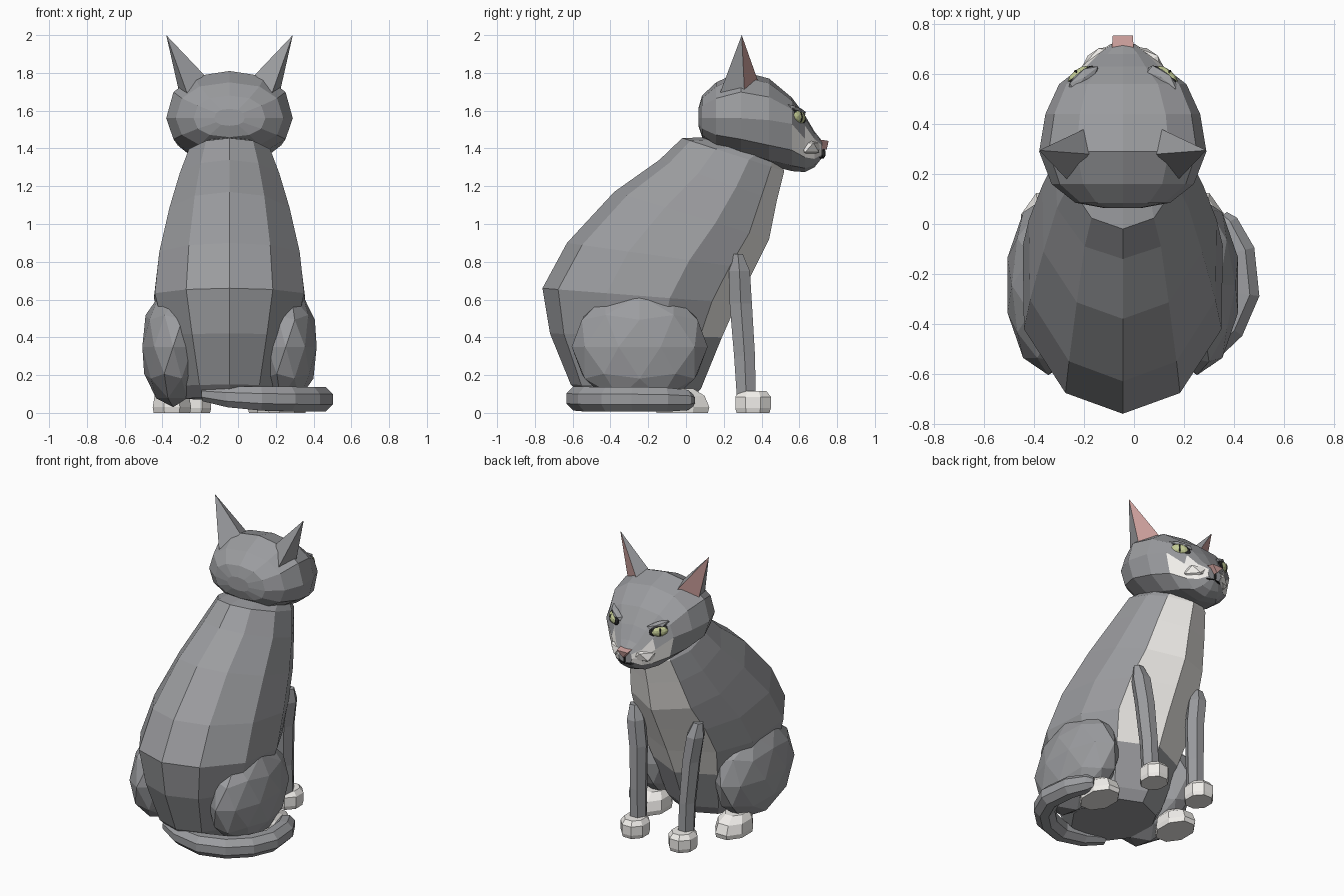
import bpy, bmesh, math
from mathutils import Vector, Matrix

if "Cube" in bpy.data.objects:
    bpy.data.objects.remove(bpy.data.objects["Cube"])

CX = -0.045  # mirror plane of the animal (the tail offsets the bounds)


def mat(name, rgb):
    m = bpy.data.materials.new(name)
    m.diffuse_color = (*rgb, 1)
    m.use_nodes = True
    m.node_tree.nodes["Principled BSDF"].inputs["Base Color"].default_value = m.diffuse_color
    return m


FUR = mat("fur_grey", (0.33, 0.335, 0.35))
WHITE = mat("fur_white", (0.88, 0.86, 0.83))
PINK = mat("skin_pink", (0.62, 0.36, 0.34))
GREEN = mat("eye_green", (0.55, 0.60, 0.30))
BLACK = mat("dark", (0.02, 0.02, 0.02))


def finish(name, bm, mats):
    bmesh.ops.recalc_face_normals(bm, faces=bm.faces)
    me = bpy.data.meshes.new(name)
    bm.to_mesh(me)
    bm.free()
    for m in mats:
        me.materials.append(m)
    ob = bpy.data.objects.new(name, me)
    bpy.context.collection.objects.link(ob)
    return ob


def loft(name, rings, mats, pick=lambda i, k: 0):
    """Skin a list of point rings and cap both ends."""
    bm = bmesh.new()
    vs = [[bm.verts.new(p) for p in r] for r in rings]
    n = len(rings[0])
    for i in range(len(vs) - 1):
        for k in range(n):
            j = (k + 1) % n
            f = bm.faces.new((vs[i][k], vs[i][j], vs[i + 1][j], vs[i + 1][k]))
            f.material_index = pick(i, k)
    bm.faces.new(vs[0])
    bm.faces.new(vs[-1])
    return finish(name, bm, mats)


def blob(name, loc, size, m, rot=0.0, sub=2, tilt=0.0):
    """Faceted ellipsoid."""
    bm = bmesh.new()
    bmesh.ops.create_icosphere(bm, subdivisions=sub, radius=1)
    bm.transform(Matrix.Translation(loc) @ Matrix.Rotation(rot, 4, 'Z')
                 @ Matrix.Rotation(tilt, 4, 'Y') @ Matrix.Diagonal((*size, 1)))
    return finish(name, bm, [m])


def flat_ring(x, y, z, rx, ry, n, off=0.5):
    return [(x + rx * math.cos((k + off) * math.tau / n),
             y + ry * math.sin((k + off) * math.tau / n), z) for k in range(n)]


# body: tilted rings given by back point, front point and half width
ANGLES = [0, 33, 70, 108, 138, 180, 222, 252, 290, 327]


def body_ring(yb, zb, yf, zf, hw):
    pts = []
    for deg in ANGLES:
        a = math.radians(deg)
        t = (1 - math.cos(a)) / 2
        pts.append((CX + 1.04 * hw * math.sin(a), yb + (yf - yb) * t, zb + (zf - zb) * t))
    return pts


BODY = [(-0.54, 0.08, 0.03, 0.07, 0.24), (-0.61, 0.15, 0.08, 0.13, 0.28),
        (-0.72, 0.42, 0.19, 0.40, 0.35), (-0.76, 0.66, 0.27, 0.58, 0.405),
        (-0.63, 0.90, 0.36, 0.76, 0.38), (-0.38, 1.17, 0.44, 0.92, 0.325),
        (-0.14, 1.34, 0.48, 1.12, 0.27), (-0.02, 1.455, 0.52, 1.28, 0.22),
        (0.15, 1.46, 0.50, 1.33, 0.17)]
loft("body", [body_ring(*r) for r in BODY], [FUR, WHITE],
     lambda i, k: 1 if i >= 2 and k in (4, 5) else 0)


# head: rings along y given by top, bottom, widest height and half width
def head_ring(y, top, bot, zc, hw, n=12):
    pts = []
    for k in range(n):
        c, s = math.cos(k * math.tau / n), math.sin(k * math.tau / n)
        h = top - zc if s > 0 else zc - bot
        pts.append((CX + hw * math.copysign(abs(c) ** 0.85, c), y,
                    zc + h * math.copysign(abs(s) ** 0.85, s)))
    return pts


HEAD = [(0.065, 1.61, 1.52, 1.56, 0.08), (0.085, 1.68, 1.46, 1.56, 0.19),
        (0.16, 1.75, 1.40, 1.56, 0.285), (0.29, 1.81, 1.36, 1.56, 0.335),
        (0.44, 1.77, 1.31, 1.55, 0.31), (0.56, 1.67, 1.28, 1.53, 0.255),
        (0.63, 1.575, 1.275, 1.45, 0.165), (0.68, 1.49, 1.30, 1.40, 0.11),
        (0.72, 1.44, 1.35, 1.39, 0.05)]
loft("head", [head_ring(*r) for r in HEAD], [FUR, WHITE],
     lambda i, k: 1 if (i == 5 and k in (6, 11)) or (i >= 6 and k in (0, 5, 6, 11)) else 0)

# nose and mouth
loft("nose", [[(CX - 0.045, 0.69, 1.45), (CX + 0.045, 0.69, 1.45), (CX, 0.69, 1.385)],
              [(CX - 0.04, 0.755, 1.44), (CX + 0.04, 0.755, 1.44), (CX, 0.745, 1.395)]], [PINK])
blob("mouth_line", (CX, 0.728, 1.375), (0.006, 0.012, 0.03), BLACK, sub=1)

for s, side in ((-1, "left"), (1, "right")):
    def X(d):
        return CX + s * d

    # ears: leaning pyramid with a pink outer front face
    bm = bmesh.new()
    base = [(0.265, 0.31, 1.69), (0.155, 0.38, 1.76), (0.135, 0.28, 1.79), (0.22, 0.175, 1.68)]
    bv = [bm.verts.new((X(a), y, z)) for a, y, z in base]
    tip = bm.verts.new((X(0.335), 0.295, 2.0))
    for k in range(4):
        f = bm.faces.new((bv[k], bv[(k + 1) % 4], tip))
        f.material_index = 1 if k == 0 else 0
    bm.faces.new(bv)
    finish("ear_" + side, bm, [FUR, PINK])

    # eyes: dark rim, iris, slit pupil and a slanted brow
    r = -s * 0.66
    d = Vector((s * math.sin(0.66), math.cos(0.66), 0))
    c = Vector((X(0.170), 0.588, 1.565))
    blob("eye_rim_" + side, c, (0.072, 0.024, 0.042), BLACK, r, tilt=-s * 0.25)
    blob("eye_" + side, c + d * 0.010, (0.054, 0.024, 0.034), GREEN, r, tilt=-s * 0.2)
    blob("pupil_" + side, c + d * 0.022, (0.008, 0.015, 0.029), BLACK, r)
    blob("brow_" + side, c + Vector((-s * 0.012, -0.004, 0.038)), (0.085, 0.032, 0.02), FUR, r,
         sub=1, tilt=-s * 0.3)

    # white muzzle pads
    blob("muzzle_" + side, (X(0.085), 0.64, 1.405), (0.095, 0.07, 0.055), WHITE, -s * 0.6, 1)
    blob("lip_line_" + side, (X(0.03), 0.717, 1.352), (0.03, 0.008, 0.006), BLACK, -s * 0.4, 1)

    # front legs and paws
    LEG = [(0.18, 0.32, 0.06, 0.055, 0.057), (0.185, 0.31, 0.30, 0.052, 0.064),
           (0.20, 0.29, 0.58, 0.058, 0.068), (0.225, 0.283, 0.75, 0.06, 0.064),
           (0.24, 0.275, 0.84, 0.035, 0.03)]
    loft("front_leg_" + side, [flat_ring(X(a), y, z, rx, ry, 6, 0)
                               for a, y, z, rx, ry in LEG], [FUR])
    loft("front_paw_" + side, [flat_ring(X(0.18), 0.355, z, 0.09 * q, 0.102 * q, 8)
                               for z, q in ((0, 0.92), (0.025, 1), (0.085, 1), (0.115, 0.75))], [WHITE])

    # haunches and hind paws
    blob("haunch_" + side, (X(0.298), -0.245, 0.35), (0.172, 0.36, 0.32), FUR)
    loft("hind_paw_" + side, [flat_ring(X(0.305), y, z, 0.11 * q, 0.155 * q, 8)
                              for y, z, q in ((-0.02, 0, 0.95), (-0.02, 0.03, 1),
                                              (-0.03, 0.09, 0.9), (-0.05, 0.13, 0.6))], [WHITE])

# tail: swept tube curling round the right side
PATH = [(-0.18, -0.50, 0.10, 0.042), (-0.05, -0.55, 0.085, 0.060), (0.12, -0.57, 0.076, 0.069),
        (0.27, -0.515, 0.073, 0.071), (0.38, -0.41, 0.072, 0.071), (0.437, -0.28, 0.072, 0.071),
        (0.42, -0.11, 0.070, 0.069), (0.365, 0.0, 0.068, 0.058), (0.345, 0.03, 0.067, 0.035)]
rings = []
for i, (x, y, z, r) in enumerate(PATH):
    a, b = PATH[max(i - 1, 0)], PATH[min(i + 1, len(PATH) - 1)]
    t = Vector((b[0] - a[0], b[1] - a[1], 0)).normalized()
    side = Vector((t.y, -t.x, 0))
    rings.append([Vector((x, y, z)) + side * r * math.cos((k + 0.5) * math.tau / 8)
                  + Vector((0, 0, r * math.sin((k + 0.5) * math.tau / 8))) for k in range(8)])
loft("tail", rings, [FUR])
